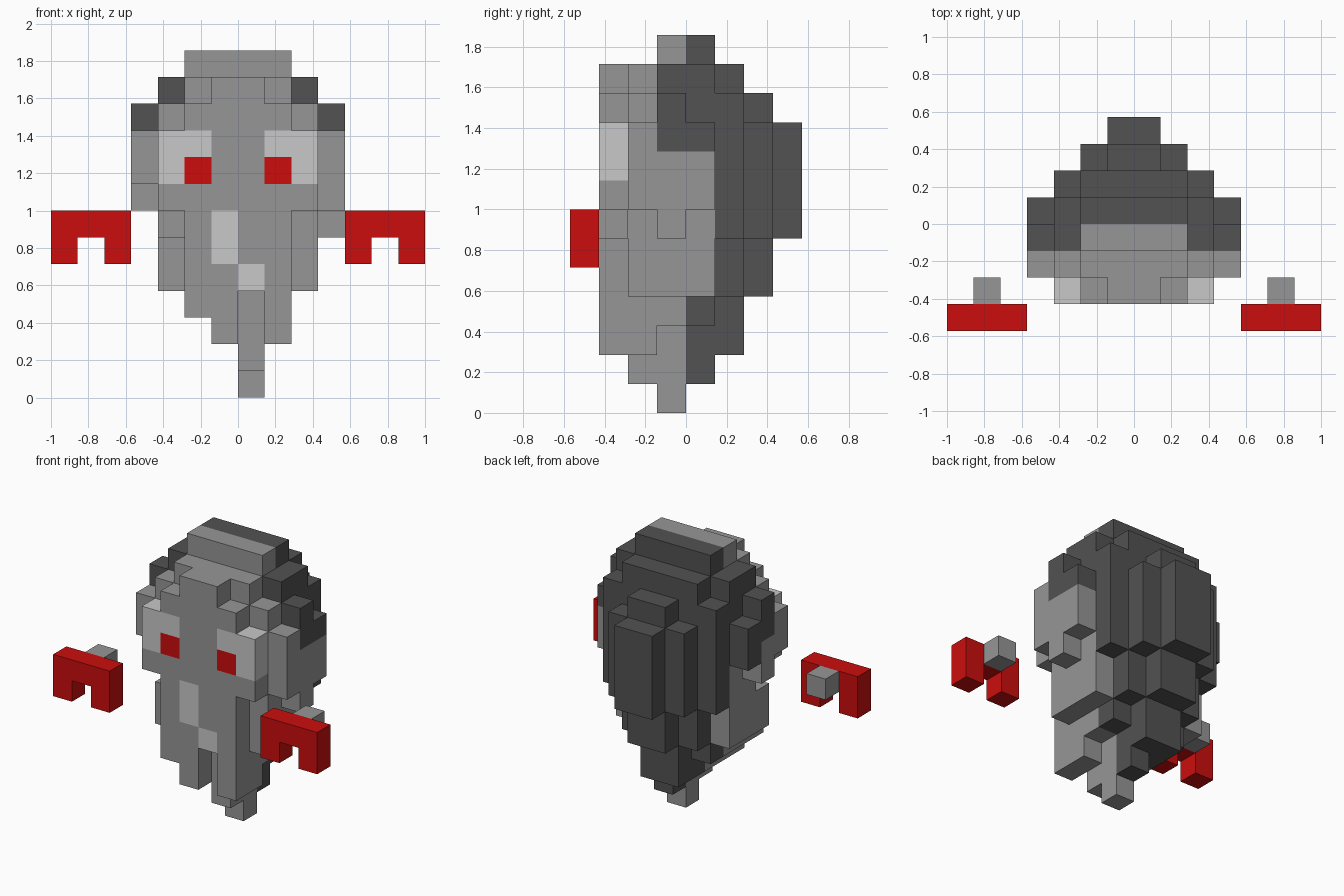
import bpy
import bmesh
from mathutils import Vector

U = 1 / 7  # edge of one block

cube = bpy.data.objects.get("Cube")
if cube:
    bpy.data.objects.remove(cube, do_unlink=True)


def make_material(name, color):
    mat = bpy.data.materials.new(name)
    mat.use_nodes = True
    mat.diffuse_color = (*color, 1)
    mat.node_tree.nodes["Principled BSDF"].inputs["Base Color"].default_value = (*color, 1)
    return mat


MATS = {
    "grey": make_material("mid grey", (0.305, 0.305, 0.305)),
    "dark": make_material("dark grey", (0.085, 0.085, 0.085)),
    "pale": make_material("pale grey", (0.58, 0.58, 0.58)),
    "red": make_material("red", (0.6, 0.004, 0.004)),
}
NAMES = list(MATS)
AXES = [Vector(a) for a in ((1, 0, 0), (0, 1, 0), (0, 0, 1))]


def build(name, blocks):
    """Turn {cell: colour} into a mesh holding only the exposed faces."""
    mesh = bpy.data.meshes.new(name)
    for mat in MATS.values():
        mesh.materials.append(mat)
    bm = bmesh.new()
    for cell, color in blocks.items():
        center = Vector(cell) + Vector((0.5, 0.5, 0.5))
        for i, axis in enumerate(AXES):
            a, b = AXES[(i + 1) % 3] / 2, AXES[(i + 2) % 3] / 2
            for side in (1, -1):
                n = axis * side
                if tuple(int(c + d) for c, d in zip(cell, n)) in blocks:
                    continue
                mid = center + n / 2
                ring = [mid + a + b, mid - a + b, mid - a - b, mid + a - b]
                face = bm.faces.new([bm.verts.new(p * U) for p in ring[::side]])
                face.material_index = NAMES.index(color)
    bmesh.ops.remove_doubles(bm, verts=bm.verts, dist=U / 100)
    bmesh.ops.dissolve_limit(bm, angle_limit=0.01, verts=bm.verts, edges=bm.edges,
                             delimit={'MATERIAL'})
    bm.to_mesh(mesh)
    bm.free()
    obj = bpy.data.objects.new(name, mesh)
    bpy.context.collection.objects.link(obj)


# Head: half width of each row from front to back, layers from crown to chin
LAYERS = ["0022000", "1233200", "2343310", "3444321", "3444321", "3343321",
          "2333321", "2333210", "2333210", "2222100", "1111100"]


def head_color(y, z):
    # grey mask in front, dark hood behind
    if z == 12 or z < 4:
        edge = 0
    else:
        edge = -1 if z > 8 else 1
    return "grey" if y < edge else "dark"


cells = set()
for i, layer in enumerate(LAYERS):
    for j, half in enumerate(layer):
        for x in range(-int(half), int(half)):
            cells.add((x, j - 3, 12 - i))

# Uneven cheeks and jaw
cells |= {(3, -2, 7), (3, 0, 7), (3, -1, 6), (1, -3, 2), (1, -2, 2)}
cells -= {(-3, -2, 6), (0, -3, 2), (0, -3, 3)}
# Chin tip
cells |= {(0, y, 1) for y in (-2, -1, 0)} | {(0, -1, 0)}

head = {c: head_color(c[1], c[2]) for c in cells}
head[(-4, 0, 8)] = "dark"

# Eyes: pale sockets with red pupils in the inner lower corner
for z in (8, 9):
    for x in (-3, -2, 1, 2):
        head[(x, -3, z)] = "red" if z == 8 and x in (-2, 1) else "pale"
# Pale mouth marks
for c in ((-1, -3, 6), (-1, -3, 5), (0, -3, 4)):
    head[c] = "pale"
build("head", head)

# Floating hands: red arch with a grey peg behind
for label, x0 in (("left", 4), ("right", -7)):
    arch = {(x0 + i, -4, z): "red" for i in range(3) for z in (5, 6) if (i, z) != (1, 5)}
    build(label + "_hand", arch)
    build(label + "_wrist", {(x0 + 1, -3, 6): "grey"})
